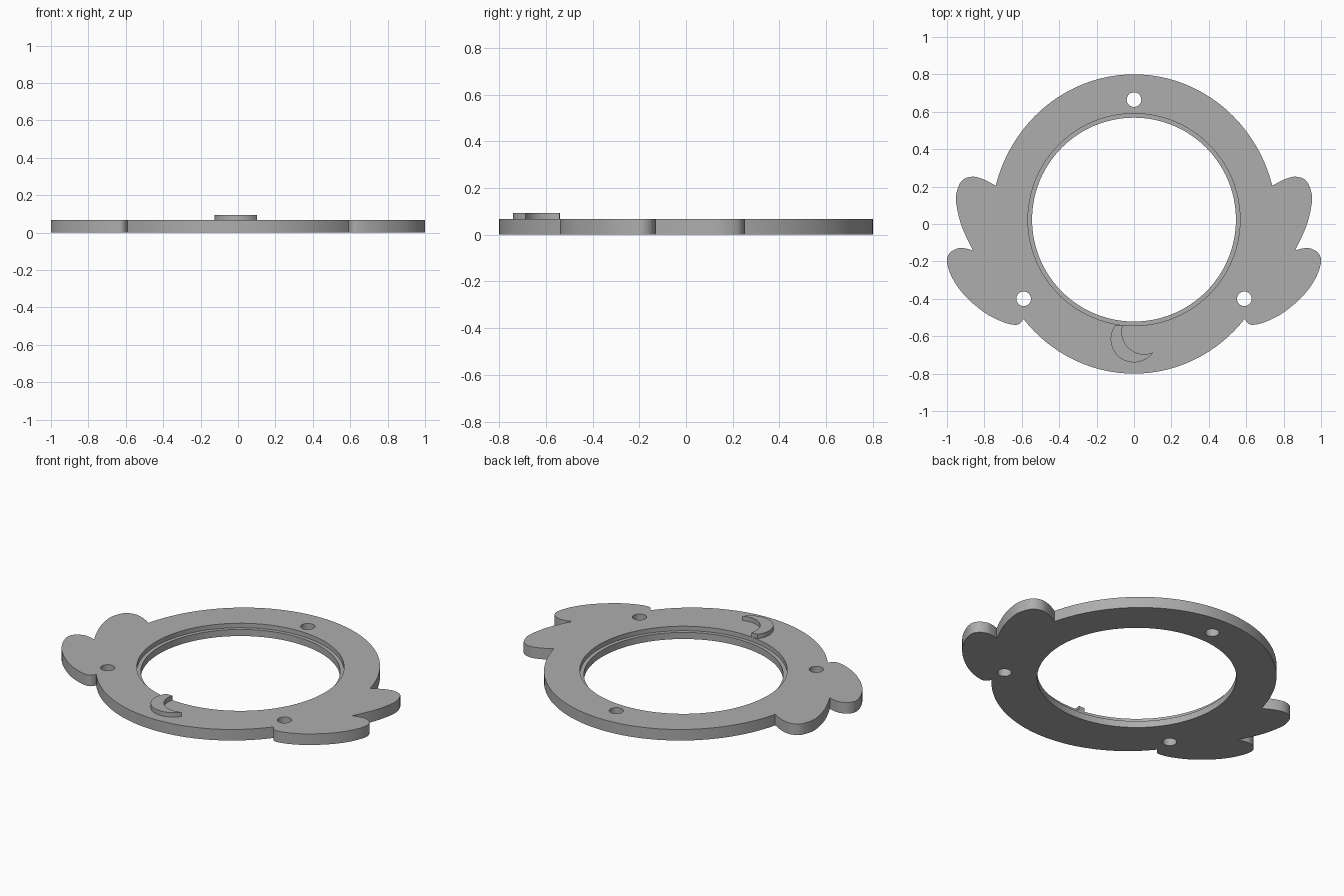
import bpy, bmesh, math
from mathutils import Vector

if "Cube" in bpy.data.objects:
    bpy.data.objects.remove(bpy.data.objects["Cube"])

H, LEDGE, TOP = 0.067, 0.04, 0.094      # plate top, recess ledge, crescent top
CY, R_IN, R_OUT = 0.0235, 0.545, 0.567  # window centre and radii

grey = bpy.data.materials.new("plain grey")
grey.diffuse_color = (0.42, 0.42, 0.42, 1)
grey.use_nodes = True
grey.node_tree.nodes["Principled BSDF"].inputs["Base Color"].default_value = grey.diffuse_color


def arc(cx, cy, rx, ry, a0, a1, n):
    return [(cx + rx * math.cos(a0 + (a1 - a0) * i / n),
             cy + ry * math.sin(a0 + (a1 - a0) * i / n)) for i in range(n + 1)]


def circle(cx, cy, r, n):
    return arc(cx, cy, r, r, 0, math.tau, n)[:-1]


def spline(pts, n=6):
    """Smooth curve through the points."""
    p = [Vector(q) for q in pts]
    p = [2 * p[0] - p[1]] + p + [2 * p[-1] - p[-2]]
    out = []
    for a, b, c, d in zip(p, p[1:], p[2:], p[3:]):
        for i in range(n):
            t = i / n
            v = 0.5 * (2 * b + (c - a) * t + (2 * a - 5 * b + 4 * c - d) * t * t
                       + (3 * b - a - 3 * c + d) * t ** 3)
            out.append(tuple(v))
    return out + [tuple(p[-2])]


def build(name, walls):
    """Each wall is a stack of (loop, z) from bottom to top; ends are capped."""
    bm = bmesh.new()
    caps = ([], [])
    for stack in walls:
        rings = [[bm.verts.new((x, y, z)) for x, y in loop] for loop, z in stack]
        for lo, hi in zip(rings, rings[1:]):
            for i in range(len(lo)):
                j = (i + 1) % len(lo)
                bm.faces.new((lo[i], lo[j], hi[j], hi[i]))
        for cap, ring in zip(caps, (rings[0], rings[-1])):
            for i in range(len(ring)):
                cap.append(bm.edges.get((ring[i], ring[(i + 1) % len(ring)])))
    for cap, z in zip(caps, (-1, 1)):
        bmesh.ops.triangle_fill(bm, edges=cap, use_beauty=True, normal=(0, 0, z))
    bmesh.ops.recalc_face_normals(bm, faces=bm.faces[:])
    me = bpy.data.meshes.new(name)
    bm.to_mesh(me)
    bm.free()
    me.materials.append(grey)
    ob = bpy.data.objects.new(name, me)
    bpy.context.collection.objects.link(ob)
    bpy.ops.object.select_all(action='DESELECT')
    ob.select_set(True)
    bpy.context.view_layer.objects.active = ob
    bpy.ops.object.shade_smooth_by_angle(angle=math.radians(30))
    return ob


# Plate outline: oval with two lobes per side, right half then mirrored
t_low, t_high = math.asin(-0.507 / 0.8), math.asin(0.205 / 0.8)
low_arc = arc(0, 0, 0.765, 0.8, -math.pi / 2, t_low, 24)
high_arc = arc(0, 0, 0.765, 0.8, t_high, math.pi / 2, 36)
notch = (0.861, -0.142)
low_lobe = spline([low_arc[-1], (0.61, -0.532), (0.64, -0.539), (0.706, -0.522),
                   (0.797, -0.475), (0.90, -0.388), (0.968, -0.295), (1.0, -0.205),
                   (0.985, -0.155), (0.94, -0.13), (0.895, -0.132), notch])
high_lobe = spline([notch, (0.898, -0.067), (0.93, 0.015), (0.951, 0.115),
                    (0.947, 0.174), (0.92, 0.232), (0.866, 0.253), (0.805, 0.239),
                    high_arc[0]])
half = low_arc[:-1] + low_lobe[:-1] + high_lobe[:-1] + high_arc
outline = half + [(-x, y) for x, y in reversed(half[1:-1])]

# Plate with stepped window and three screw holes
walls = [[(outline, 0), (outline, H)]]
inner, outer = circle(0, CY, R_IN, 96), circle(0, CY, R_OUT, 96)
walls.append([(inner, 0), (inner, LEDGE), (outer, LEDGE), (outer, H)])
for x, y in ((0, 0.665), (0.59, -0.4), (-0.59, -0.4)):
    hole = circle(x, y, 0.039, 32)
    walls.append([(hole, 0), (hole, H)])
build("mounting_plate", walls)

# Raised crescent, cut off where it meets the window recess
outer_arc = arc(0, -0.615, 0.125, 0.125, math.radians(143), math.radians(325), 32)
inner_arc = arc(0.055, -0.576, 0.12, 0.12, math.radians(292), math.radians(163), 24)
crescent = outer_arc + inner_arc
build("crescent_ridge", [[(crescent, H), (crescent, TOP)]])
